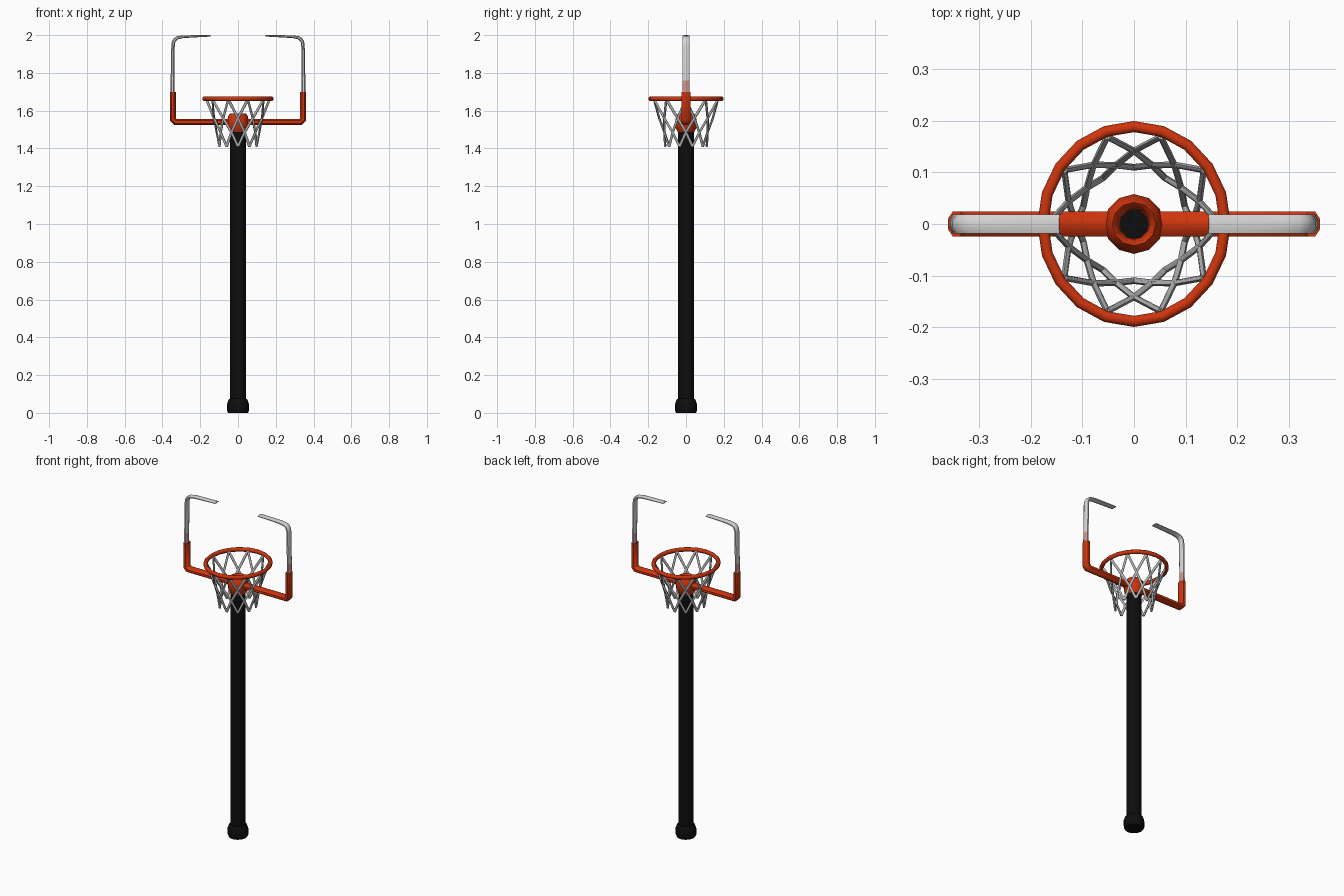
import bpy, bmesh, math
from mathutils import Vector

if "Cube" in bpy.data.objects:
    bpy.data.objects.remove(bpy.data.objects["Cube"])


def material(name, rgb):
    m = bpy.data.materials.new(name)
    m.diffuse_color = (*rgb, 1)
    m.use_nodes = True
    m.node_tree.nodes["Principled BSDF"].inputs["Base Color"].default_value = m.diffuse_color
    return m


BLACK = material("black paint", (0.004, 0.004, 0.004))
ORANGE = material("orange red paint", (0.62, 0.035, 0.004))
WHITE = material("white paint", (0.68, 0.68, 0.68))
PINK = material("faded pink", (0.62, 0.3, 0.27))
NET = material("net grey", (0.45, 0.45, 0.45))


def finish(name, bm, mats, angle=40):
    bmesh.ops.recalc_face_normals(bm, faces=bm.faces)
    me = bpy.data.meshes.new(name)
    bm.to_mesh(me)
    bm.free()
    for m in mats:
        me.materials.append(m)
    ob = bpy.data.objects.new(name, me)
    bpy.context.collection.objects.link(ob)
    bpy.ops.object.select_all(action='DESELECT')
    ob.select_set(True)
    bpy.context.view_layer.objects.active = ob
    bpy.ops.object.shade_smooth_by_angle(angle=math.radians(angle))
    return ob


def skin(bm, rings, closed=False):
    """Bridge successive vertex rings, capping open ends."""
    n = len(rings[0])
    pairs = list(zip(rings, rings[1:])) + ([(rings[-1], rings[0])] if closed else [])
    for a, b in pairs:
        for j in range(n):
            k = (j + 1) % n
            bm.faces.new((a[j], a[k], b[k], b[j]))
    if not closed:
        bm.faces.new(rings[0])
        bm.faces.new(rings[-1])


def sweep(bm, path, sizes, side, sides=8, closed=False):
    """Sweep an ellipse along a path; sizes are (along side, across) half widths."""
    pts = [Vector(p) for p in path]
    n, rings = len(pts), []
    for i, p in enumerate(pts):
        prev = pts[i - 1] if closed or i else p
        nxt = pts[(i + 1) % n] if closed or i < n - 1 else p
        d0, d1 = (p - prev).normalized(), (nxt - p).normalized()
        t = (d0 + d1).normalized()
        across = t.cross(Vector(side)).normalized()
        along = across.cross(t)
        mitre = 1 / max(0.6, t.dot(d1 if d1.length else d0))
        a, c = sizes[i] if isinstance(sizes, list) else sizes
        rings.append([])
        for j in range(sides):
            w = 2 * math.pi * (j + 0.5) / sides
            rings[-1].append(bm.verts.new(p + along * a * math.cos(w) + across * c * mitre * math.sin(w)))
    skin(bm, rings, closed)


def lathe(name, profile, mat, sides=12):
    bm = bmesh.new()
    rings = [[bm.verts.new((r * math.cos(2 * math.pi * j / sides),
                            r * math.sin(2 * math.pi * j / sides), z)) for j in range(sides)]
             for r, z in profile]
    skin(bm, rings)
    return finish(name, bm, [mat])


# Pole with its flared foot
lathe("pole", [(0.043, 0.05), (0.043, 1.50)], BLACK)
lathe("pole_foot", [(0.053, 0), (0.058, 0.012), (0.058, 0.048), (0.05, 0.07), (0.043, 0.075)], BLACK)

# Rounded collar, open on top, with the dark socket inside
lathe("collar", [(0.042, 1.485), (0.055, 1.51), (0.058, 1.54), (0.052, 1.57), (0.042, 1.585),
                 (0.036, 1.58), (0.030, 1.555)], ORANGE)
lathe("collar_socket", [(0.029, 1.553), (0.029, 1.558)], BLACK)

# Crossbar and both lower uprights in one bent tube
bm = bmesh.new()
X = 0.345
sweep(bm, [(-X, 0, 1.70), (-X, 0, 1.555), (-X + 0.014, 0, 1.54),
           (X - 0.014, 0, 1.54), (X, 0, 1.555), (X, 0, 1.70)],
      (0.026, 0.0175), (0, 1, 0))
finish("crossbar_frame", bm, [ORANGE])

# Thin upper arms that bend inward and taper
for s, label in ((-1, "left"), (1, "right")):
    bm = bmesh.new()
    path = [(0.347, 1.69), (0.347, 1.76), (0.345, 1.85), (0.344, 1.945)]
    path += [(0.305 + 0.039 * math.cos(a), 1.95 + 0.039 * math.sin(a))
             for a in (0.4, 0.8, 1.2)]
    path += [(0.29, 1.9915), (0.22, 1.994), (0.145, 1.996)]
    thick = [0.012, 0.011, 0.010, 0.010, 0.010, 0.010, 0.009, 0.008, 0.006, 0.004]
    sweep(bm, [(s * x, 0, z) for x, z in path], [(0.0195, t) for t in thick], (0, 1, 0))
    bm.normal_update()
    # Faded paint on the side faces just above the orange tube
    for f in bm.faces:
        c = f.calc_center_median()
        f.material_index = int(c.z < 1.76 and abs(f.normal.x) > 0.8)
    finish(label + "_upper_arm", bm, [WHITE, PINK], 50)

# Hoop, slightly oval
bm = bmesh.new()
circle = [2 * math.pi * i / 20 for i in range(20)]
sweep(bm, [(0.177 * math.cos(a), 0.189 * math.sin(a), 1.663) for a in circle],
      (0.0125, 0.0115), (0, 0, 1), closed=True)
finish("hoop", bm, [ORANGE], 60)

# Net: crossing strands that form diamonds and end in a zigzag
bm = bmesh.new()
N = 10
levels = [(0.178, 1.66), (0.142, 1.56), (0.120, 1.485), (0.110, 1.41)]
for i in range(N):
    for s in (-1, 1):
        strand = []
        for k, (r, z) in enumerate(levels):
            a = 2 * math.pi * (i + s * k * 0.5) / N
            strand.append((0.94 * r * math.cos(a), r * math.sin(a), z))
        mid = Vector(strand[1]) + Vector(strand[2])
        sweep(bm, strand, (0.006, 0.0075), (mid.x, mid.y, 0), sides=6)
finish("net", bm, [NET], 60)
